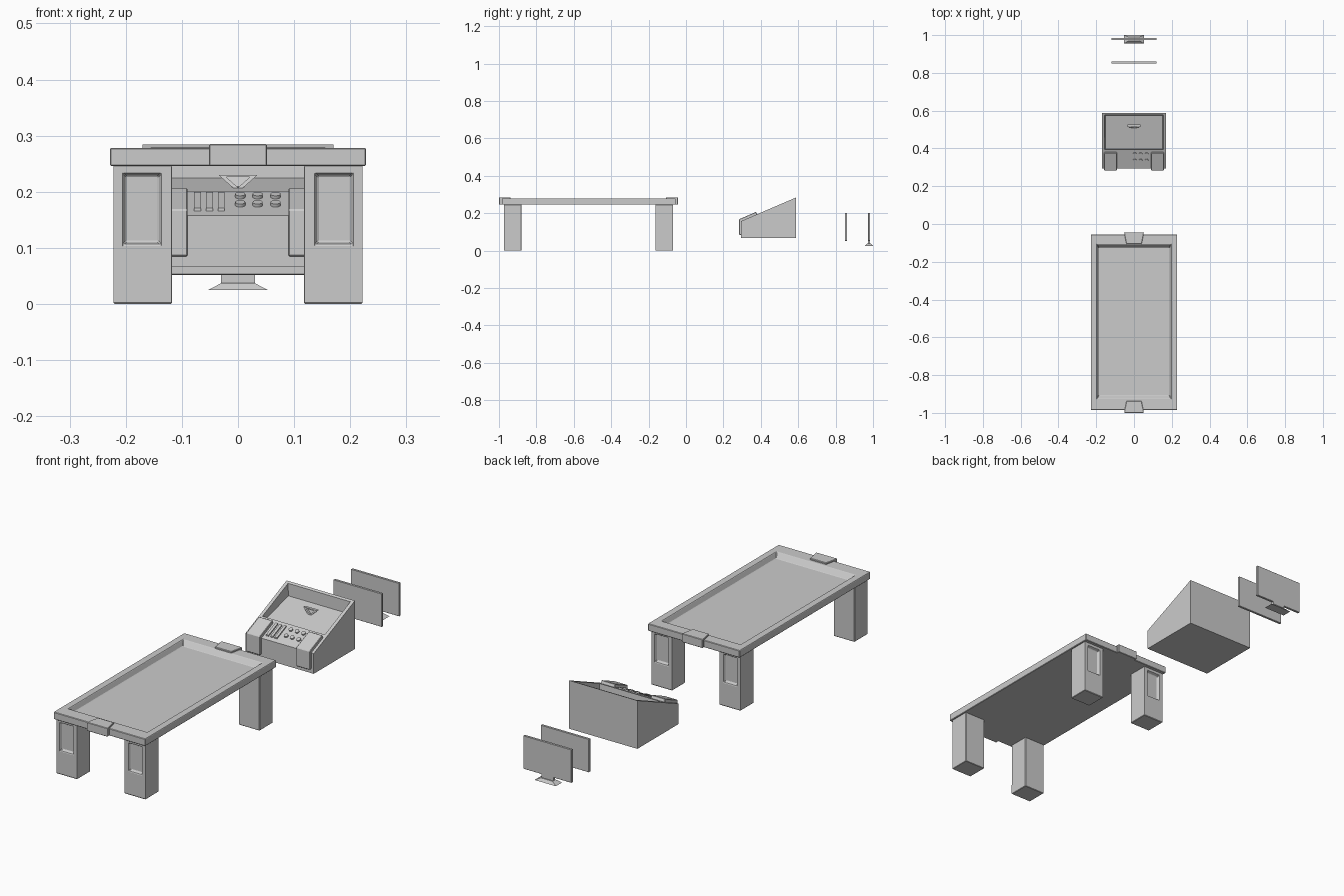
import bpy, bmesh, math
from mathutils import Matrix, Vector

if "Cube" in bpy.data.objects:
    bpy.data.objects.remove(bpy.data.objects["Cube"])


def loft(name, loops, bevel=0.0):
    """Closed solid through successive loops of points, capped at both ends."""
    bm = bmesh.new()
    rings = [[bm.verts.new(p) for p in loop] for loop in loops]
    n = len(rings[0])
    for a, b in zip(rings, rings[1:]):
        for i in range(n):
            j = (i + 1) % n
            bm.faces.new((a[i], a[j], b[j], b[i]))
    bm.faces.new(rings[0])
    bm.faces.new(rings[-1])
    bmesh.ops.recalc_face_normals(bm, faces=bm.faces)
    mesh = bpy.data.meshes.new(name)
    bm.to_mesh(mesh)
    bm.free()
    ob = bpy.data.objects.new(name, mesh)
    bpy.context.collection.objects.link(ob)
    if bevel:
        m = ob.modifiers.new("edge", 'BEVEL')
        m.width = bevel
        m.segments = 1
    return ob


def rect(x, y0, y1, z):
    """Rectangle of half width x; z is a height or a function of y."""
    f = z if callable(z) else (lambda y: z)
    return [(-x, y0, f(y0)), (x, y0, f(y0)), (x, y1, f(y1)), (-x, y1, f(y1))]


def upright(x0, x1, z0, z1, y):
    return [(x0, y, z0), (x1, y, z0), (x1, y, z1), (x0, y, z1)]


def prism(name, profile, x0, x1, bevel=0.0):
    return loft(name, [[(x, y, z) for y, z in profile] for x in (x0, x1)], bevel)


# Table top with a sunken tray
loft("table_top", [
    rect(0.228, -0.985, -0.055, 0.246), rect(0.228, -0.985, -0.055, 0.278),
    rect(0.196, -0.924, -0.108, 0.278), rect(0.187, -0.907, -0.125, 0.256)], 0.002)

# Legs with recessed panels on the outward end faces, and tapered end clips
MID = -0.522
for label, s in (("front", -1), ("back", 1)):
    outer, inner = MID + s * 0.452, MID + s * 0.358
    for side, m in (("left", -1), ("right", 1)):
        a, b = sorted((m * 0.118, m * 0.222))
        c, d = sorted((m * 0.137, m * 0.205))
        loft(f"{label}_{side}_leg", [
            upright(a, b, 0.0, 0.247, inner), upright(a, b, 0.0, 0.247, outer),
            upright(c, d, 0.106, 0.233, outer),
            upright(c + 0.005, d - 0.005, 0.111, 0.228, outer - s * 0.012)], 0.002)
    tip, rim, end = MID + s * 0.478, MID + s * 0.463, MID + s * 0.416
    outline = [(-0.052, tip), (0.052, tip), (0.05, rim), (0.04, end), (-0.04, end), (-0.05, rim)]
    loft(f"{label}_clip", [[(x, y, z) for x, y in outline] for z in (0.246, 0.285)], 0.002)


# Console body with a sunken sloping screen bay
def slope(y):
    return 0.158 + (y - 0.295) * 0.43


def bay_floor(y):
    return 0.176 + (y - 0.395) * 0.27


loft("console_body", [
    rect(0.17, 0.295, 0.588, 0.067), rect(0.17, 0.295, 0.588, slope),
    rect(0.155, 0.395, 0.577, slope), rect(0.152, 0.397, 0.575, bay_floor)])

# Wrap-over side blocks of the console
block = [(0.284, 0.085), (0.284, 0.168), (0.374, 0.207),
         (0.382, 0.19), (0.31, 0.15), (0.31, 0.085)]
for side, m in (("left", -1), ("right", 1)):
    prism(f"{side}_console_block", block, m * 0.09, m * 0.158, 0.002)

# Slim keys on the left of the control strip
for i, x in enumerate((-0.072, -0.051, -0.03)):
    y0, y1 = 0.312, 0.378
    prism(f"key_{i + 1}", [(y0, slope(y0) - 0.003), (y0, slope(y0) + 0.006),
                           (y1, slope(y1) + 0.006), (y1, slope(y1) - 0.003)],
          x - 0.006, x + 0.006)

# Two rows of round buttons on the right
tilt = Matrix.Rotation(math.atan(0.43), 4, 'X')
for r, y in enumerate((0.337, 0.371)):
    for c, x in enumerate((0.004, 0.035, 0.067)):
        bpy.ops.mesh.primitive_cylinder_add(vertices=16, radius=0.009, depth=0.012)
        ob = bpy.context.object
        ob.name = f"button_{r + 1}_{c + 1}"
        ob.matrix_world = Matrix.Translation(Vector((x, y, slope(y)))) @ tilt
        bpy.ops.object.shade_smooth_by_angle()


# Triangular ring standing in the screen bay
def tri(k, dy):
    pts = ((-0.035, 0.23), (0.035, 0.23), (0.0, 0.199))
    return [(x * k, 0.505 + (0.22 + (z - 0.22) * k - 0.199) * 0.3 + dy,
             0.22 + (z - 0.22) * k) for x, z in pts]


loft("triangle_frame", [tri(1, 0.012), tri(1, 0), tri(0.6, 0), tri(0.6, 0.009)])

# Two flat monitors; the rear one has a neck and a flared foot
for name, y in (("front_monitor", 0.85), ("rear_monitor", 0.974)):
    loft(name, [upright(-0.12, 0.12, 0.052, 0.201, yy) for yy in (y, y + 0.011)], 0.001)
loft("monitor_neck", [rect(0.03, 0.974, 0.985, z) for z in (0.035, 0.07)])
loft("monitor_foot", [rect(0.053, 0.956, 1.0, 0.025), rect(0.03, 0.968, 0.99, 0.037)])
